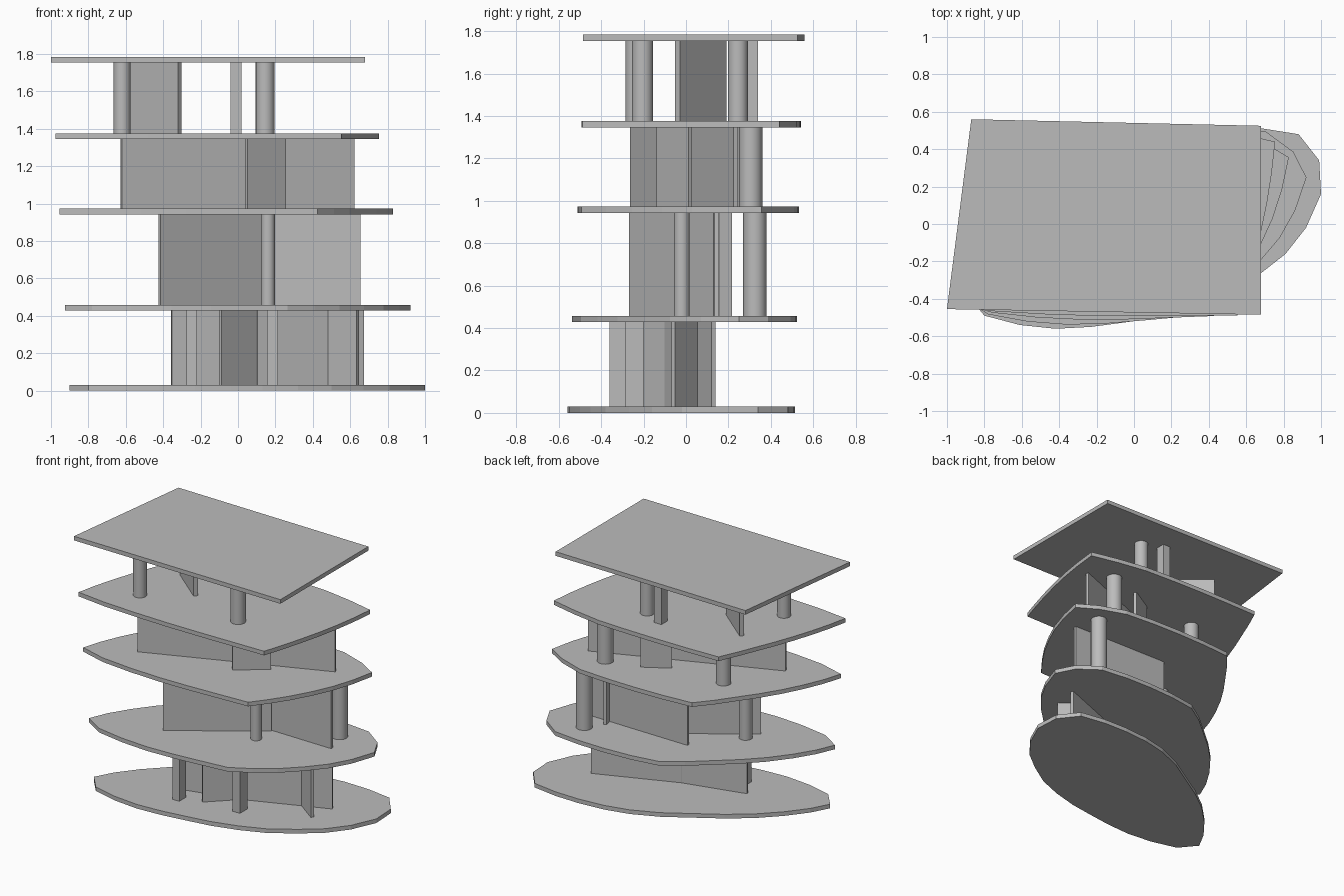
import bpy, bmesh, math
from mathutils import Vector

cube = bpy.data.objects.get("Cube")
if cube:
    bpy.data.objects.remove(cube, do_unlink=True)

grey = bpy.data.materials.new("plain_grey")
grey.use_nodes = True
COLOUR = (0.5, 0.5, 0.5, 1)
grey.diffuse_color = COLOUR
grey.node_tree.nodes["Principled BSDF"].inputs["Base Color"].default_value = COLOUR


def prism(name, outline, z0, z1):
    """Extrude a closed plan outline between two heights."""
    bm = bmesh.new()
    base = bm.faces.new([bm.verts.new((p[0], p[1], z0)) for p in outline])
    top = bmesh.ops.extrude_face_region(bm, geom=[base])["geom"]
    moved = [v for v in top if isinstance(v, bmesh.types.BMVert)]
    bmesh.ops.translate(bm, verts=moved, vec=(0, 0, z1 - z0))
    bmesh.ops.recalc_face_normals(bm, faces=bm.faces)
    mesh = bpy.data.meshes.new(name)
    bm.to_mesh(mesh)
    bm.free()
    mesh.materials.append(grey)
    obj = bpy.data.objects.new(name, mesh)
    bpy.context.collection.objects.link(obj)
    return obj


def wall(name, a, b, z, thick=0.022):
    """Thin upright wall along a plan line."""
    a, b = Vector(a), Vector(b)
    d = (b - a).normalized()
    n = Vector((-d.y, d.x)) * thick / 2
    return prism(name, [a - n, b - n, b + n, a + n], *z)


def box_post(name, x0, x1, y0, y1, z):
    return prism(name, [(x0, y0), (x1, y0), (x1, y1), (x0, y1)], *z)


def column(name, x, y, r, z):
    """Round column with smooth sides."""
    ring = [math.tau * i / 32 for i in range(32)]
    obj = prism(name, [(x + r * math.cos(t), y + r * math.sin(t)) for t in ring], *z)
    bpy.ops.object.select_all(action='DESELECT')
    obj.select_set(True)
    bpy.context.view_layer.objects.active = obj
    bpy.ops.object.shade_smooth_by_angle()
    return obj


# Floor plates: an oval plan that turns into a four-cornered roof plan
oval_sides = [
    [(1.0, .16), (.99, .34), (.88, .48), (.69, .51), (.5, .515), (.31, .5)],
    [(.13, .46), (-.06, .38), (-.24, .27), (-.42, .16), (-.58, .04), (-.72, -.1), (-.83, -.24)],
    [(-.9, -.37), (-.8, -.49), (-.61, -.54), (-.42, -.56), (-.23, -.55), (-.04, -.525)],
    [(.13, -.5), (.32, -.45), (.5, -.38), (.67, -.27), (.81, -.16), (.92, -.02)],
]
roof_corners = [Vector(c) for c in ((.68, .525), (-.87, .56), (-1, -.455), (.68, -.485))]


def plate_outline(t):
    points = []
    for i, side in enumerate(oval_sides):
        start, end = roof_corners[i], roof_corners[(i + 1) % 4]
        for j, p in enumerate(side):
            points.append(Vector(p).lerp(start.lerp(end, j / len(side)), t))
    return points


THICK = 0.03
levels = [0, .428, .943, 1.346, 1.754]
names = ["ground_plate", "first_plate", "second_plate", "third_plate"]
for name, z in zip(names, levels):
    prism(name, plate_outline(z / levels[-1]), z, z + THICK)
prism("roof_plate", roof_corners, levels[-1], levels[-1] + THICK)

storey = [(levels[i] + THICK, levels[i + 1]) for i in range(4)]

# Ground storey: bent wall, cross walls and square posts
z = storey[0]
wall("ground_wall_right", (-.355, -.2), (.1, -.09), z)
wall("ground_wall_left", (.1, -.09), (.67, .13), z)
wall("ground_cross_wall", (-.095, -.275), (.1, -.085), z)
wall("ground_fin", (.64, -.06), (.485, .055), z)
box_post("ground_post_right", -.275, -.22, -.36, -.285, z)
box_post("ground_post_middle", .155, .215, -.285, -.2, z)

# First storey: branching walls and columns
z = storey[1]
wall("first_wall_slanted", (-.42, -.26), (.17, .14), z)
wall("first_wall_long", (-.13, .16), (.655, .145), z)
wall("first_fin", (.52, .14), (.5, .215), z)
column("first_column_front", .16, -.02, .037, z)
column("first_column_back", .59, .325, .055, z)
column("first_column_right", -.375, -.15, .045, z)

# Second storey: long diagonal wall with screens on both sides
z = storey[2]
wall("second_wall", (-.625, -.255), (.62, .235), z)
wall("second_screen_front", (.045, -.13), (.25, .02), z)
wall("second_screen_back", (.015, .14), (.195, .245), z)
column("second_column_left", .435, .305, .055, z)
column("second_column_right", -.4, .14, .05, z)

# Top storey: slanted fin, round columns and one square post
z = storey[3]
wall("top_fin", (-.312, -.04), (-.575, .18), z, .03)
column("top_column_right", -.62, -.24, .045, z)
column("top_column_front", .145, -.205, .05, z)
column("top_column_back", .14, .245, .047, z)
box_post("top_post", -.04, .02, .27, .34, z)
